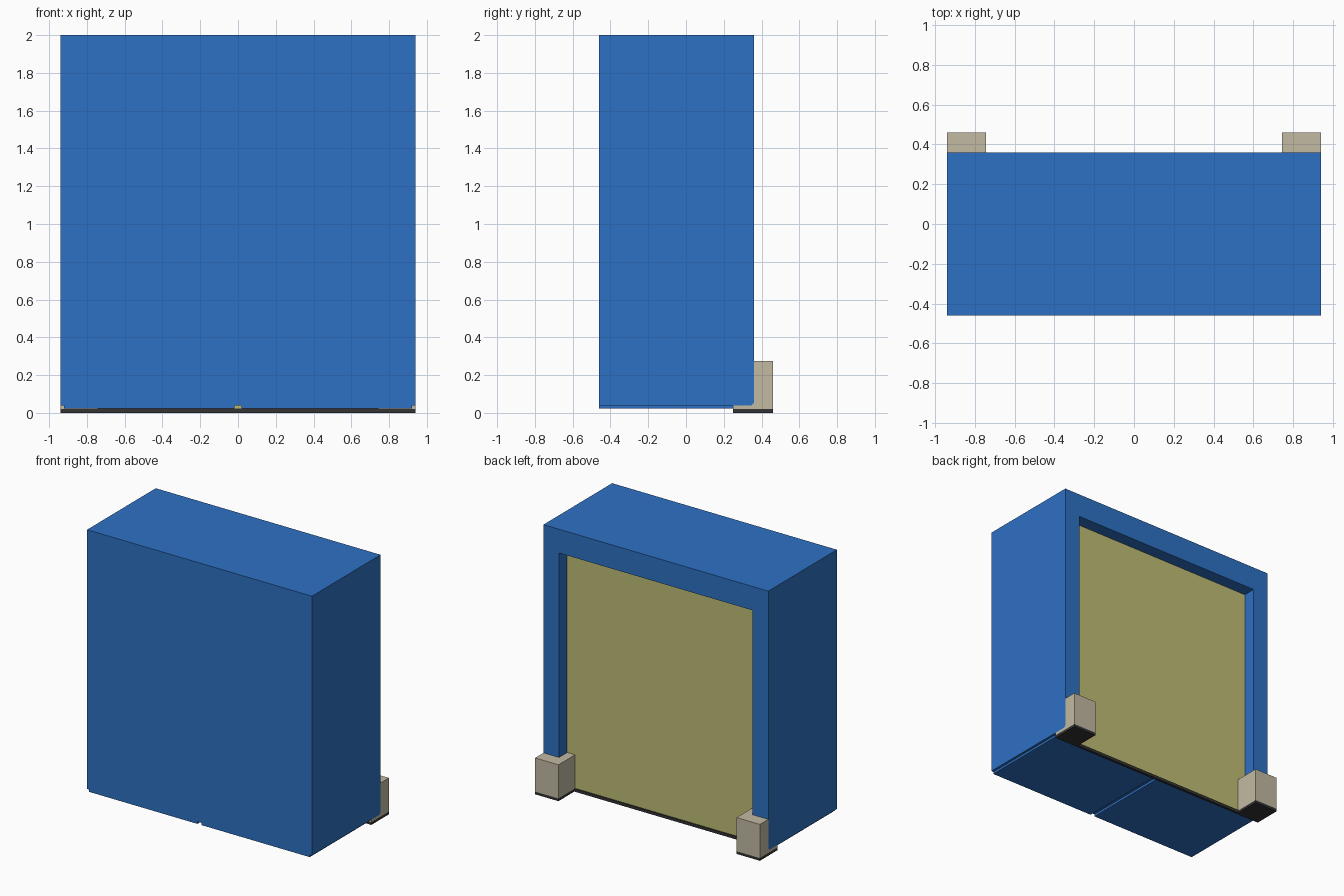
import bpy
import bmesh

cube = bpy.data.objects.get("Cube")
if cube:
    bpy.data.objects.remove(cube, do_unlink=True)


def material(name, rgb):
    m = bpy.data.materials.new(name)
    m.use_nodes = True
    m.diffuse_color = (*rgb, 1)
    m.node_tree.nodes["Principled BSDF"].inputs["Base Color"].default_value = (*rgb, 1)
    return m


BLUE = material("blue paint", (0.027, 0.165, 0.55))
YELLOW = material("olive yellow", (0.52, 0.51, 0.175))
BEIGE = material("beige", (0.54, 0.49, 0.365))
DARK = material("dark rubber", (0.035, 0.034, 0.034))


def prism(name, profile, x0, x1, mat):
    """Extrude a (y, z) side profile from x0 to x1."""
    bm = bmesh.new()
    face = bm.faces.new([bm.verts.new((x0, y, z)) for y, z in profile])
    ext = bmesh.ops.extrude_face_region(bm, geom=[face])
    moved = [v for v in ext["geom"] if isinstance(v, bmesh.types.BMVert)]
    bmesh.ops.translate(bm, vec=(x1 - x0, 0, 0), verts=moved)
    bmesh.ops.recalc_face_normals(bm, faces=bm.faces)
    mesh = bpy.data.meshes.new(name)
    bm.to_mesh(mesh)
    bm.free()
    mesh.materials.append(mat)
    ob = bpy.data.objects.new(name, mesh)
    bpy.context.collection.objects.link(ob)
    return ob


def box(name, x, y, z, mat):
    return prism(name, [(y[0], z[0]), (y[1], z[0]), (y[1], z[1]), (y[0], z[1])],
                 x[0], x[1], mat)


W = 0.94                      # half width
FRONT, BACK, REAR = -0.46, 0.36, 0.46
PANEL = 0.25                  # depth of the recess floor
OPEN = 0.81                   # half width of the rear opening

# Cabinet body with chamfered lower rear edge and a recess open at the bottom
body = prism("cabinet_body", [(FRONT, 0.04), (BACK - 0.015, 0.04), (BACK, 0.055),
                              (BACK, 2), (FRONT, 2)], -W, W, BLUE)
cutter = box("recess_cutter", (-OPEN, OPEN), (PANEL, 0.6), (-0.2, 1.82), BLUE)
cutter.hide_render = True
cut = body.modifiers.new("recess", "BOOLEAN")
cut.operation = "DIFFERENCE"
cut.solver = "EXACT"
cut.object = cutter
bpy.context.view_layer.objects.active = body
bpy.ops.object.modifier_apply(modifier=cut.name)
bpy.data.objects.remove(cutter, do_unlink=True)

# Rear panel and the dark sill strip below it
box("rear_panel", (-OPEN, OPEN), (PANEL, 0.262), (0.022, 1.82), YELLOW)
box("sill_strip", (-0.745, 0.745), (PANEL, 0.27), (0, 0.022), DARK)

for side, s in (("left", 1), ("right", -1)):
    # Underside panel, inset at the outer edge and the centre
    box(side + "_base_panel", (s * 0.018, s * 0.922), (FRONT, PANEL), (0.023, 0.04), BLUE)
    # Foot wrapping around the rear post
    prism(side + "_foot_outer", [(PANEL, 0.02), (REAR, 0.02), (REAR, 0.275), (BACK, 0.275),
                                 (BACK, 0.055), (BACK - 0.015, 0.04), (PANEL, 0.04)],
          s * OPEN, s * W, BEIGE)
    box(side + "_foot_inner", (s * 0.745, s * OPEN), (PANEL, REAR), (0.02, 0.275), BEIGE)
    box(side + "_foot_pad", (s * 0.745, s * W), (PANEL, REAR), (0, 0.02), DARK)
